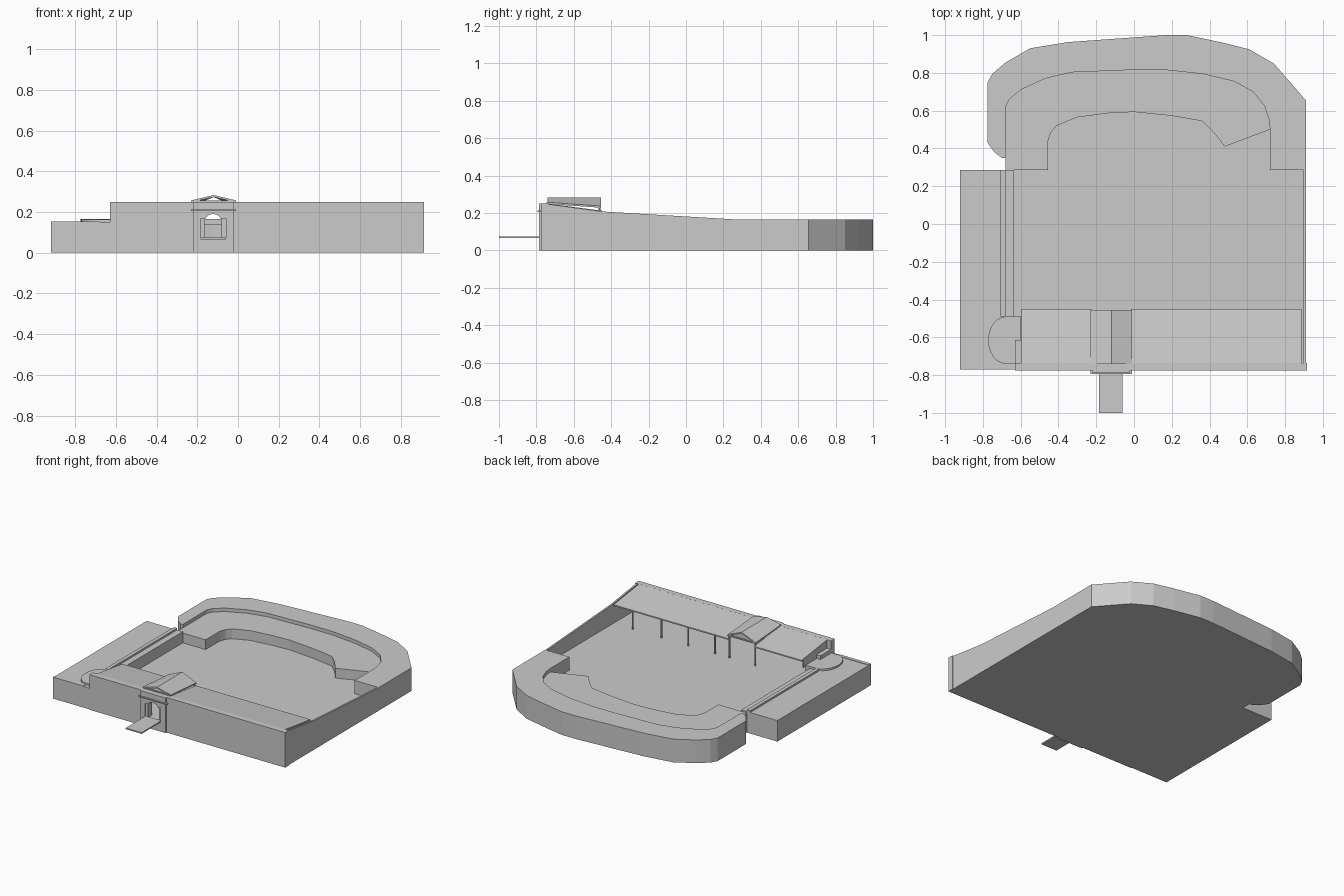
import bpy, bmesh, math
from mathutils import Vector

if "Cube" in bpy.data.objects:
    bpy.data.objects.remove(bpy.data.objects["Cube"])


def prism(name, pts, axis, a, b):
    """Extrude a closed 2D outline along an axis from a to b."""
    place = {'x': lambda p, t: (t, p[0], p[1]),
             'y': lambda p, t: (p[0], t, p[1]),
             'z': lambda p, t: (p[0], p[1], t)}[axis]
    bm = bmesh.new()
    face = bm.faces.new([bm.verts.new(place(p, a)) for p in pts])
    ext = bmesh.ops.extrude_face_region(bm, geom=[face])
    move = Vector(place((0, 0), b - a))
    bmesh.ops.translate(bm, vec=move,
                        verts=[v for v in ext['geom'] if isinstance(v, bmesh.types.BMVert)])
    bmesh.ops.recalc_face_normals(bm, faces=bm.faces)
    me = bpy.data.meshes.new(name)
    bm.to_mesh(me)
    bm.free()
    ob = bpy.data.objects.new(name, me)
    bpy.context.collection.objects.link(ob)
    return ob


def box(name, x0, x1, y0, y1, z0, z1):
    return prism(name, [(x0, y0), (x1, y0), (x1, y1), (x0, y1)], 'z', z0, z1)


def cut(ob, cutter):
    cutter.hide_render = True
    cutter.hide_viewport = True
    cutter.display_type = 'WIRE'
    m = ob.modifiers.new("cut", 'BOOLEAN')
    m.operation = 'DIFFERENCE'
    m.solver = 'EXACT'
    m.object = cutter


FLOOR, TIER, RING, TERRACE = 0.07, 0.14, 0.165, 0.15

# Plan outlines of the rounded bastion, left to right
outer = [(-0.68, 0.35), (-0.70, 0.35), (-0.74, 0.38), (-0.775, 0.43), (-0.775, 0.75),
         (-0.75, 0.795), (-0.68, 0.855), (-0.55, 0.93), (-0.35, 0.963), (0.17, 1.0),
         (0.28, 1.0), (0.47, 0.96), (0.61, 0.925), (0.74, 0.85), (0.91, 0.655), (0.91, 0.285)]
middle = [(-0.68, 0.62), (-0.66, 0.66), (-0.60, 0.71), (-0.47, 0.77),
          (-0.33, 0.803), (0, 0.816), (0.17, 0.815), (0.36, 0.795), (0.53, 0.755),
          (0.63, 0.70), (0.69, 0.625), (0.715, 0.55), (0.72, 0.5)]
inner = [(-0.455, 0.285), (-0.455, 0.44), (-0.44, 0.485), (-0.41, 0.52), (-0.30, 0.565),
         (-0.13, 0.587), (0, 0.593), (0.20, 0.573), (0.36, 0.545), (0.42, 0.487), (0.48, 0.41)]

# Bastion rampart, firing tier and courtyard floor
prism("bastion_rampart", outer + [(0.72, 0.285)] + middle[::-1], 'z', 0, RING)
prism("bastion_tier", [(-0.68, 0.285)] + middle + inner[::-1], 'z', 0, TIER)
prism("courtyard_floor", [(0.905, -0.77), (-0.635, -0.77), (-0.635, 0.285)] + inner
      + [(0.72, 0.5), (0.72, 0.285), (0.905, 0.285)], 'z', 0, FLOOR)

# Left terrace with parapet, edge lip and half-round platform
prism("left_terrace", [(-0.92, -0.77), (-0.597, -0.77), (-0.597, -0.49), (-0.635, -0.49),
                       (-0.635, 0.285), (-0.92, 0.285)], 'z', 0, TERRACE)
box("terrace_parapet", -0.706, -0.68, -0.49, 0.285, TERRACE, 0.163)
box("terrace_lip", -0.92, -0.68, -0.77, -0.745, TERRACE, 0.153)
arc = [(-0.68 - 0.092 * math.sin(math.pi * i / 12), -0.615 + 0.125 * math.cos(math.pi * i / 12))
       for i in range(13)]
prism("half_round_platform", arc + [(-0.60, -0.74), (-0.60, -0.49)], 'z', TERRACE, 0.163)

# Right wall with falling top
prism("right_wall", [(-0.77, 0), (0.285, 0), (0.285, RING), (0.27, RING), (-0.45, 0.208),
                     (-0.735, 0.247), (-0.77, 0.25)], 'x', 0.898, 0.91)

# Front wall and gate surround, pierced by an arched passage
wall = box("front_wall", -0.63, 0.915, -0.775, -0.735, 0, 0.25)
gate = box("gate_surround", -0.22, -0.02, -0.785, -0.745, 0, 0.25)
box("gate_cornice", -0.23, -0.01, -0.793, -0.77, 0.205, 0.213)
arch = [(-0.165, FLOOR)] + [(-0.1225 - 0.0425 * math.cos(math.pi * i / 10),
                             0.15 + 0.04 * math.sin(math.pi * i / 10)) for i in range(11)] \
    + [(-0.08, FLOOR)]
passage = prism("passage_cutter", arch, 'y', -0.85, -0.70)
recess = box("recess_cutter", -0.185, -0.06, -0.85, -0.777, FLOOR, 0.168)
cut(wall, passage)
cut(gate, passage)
cut(gate, recess)
box("drawbridge", -0.185, -0.06, -1.0, -0.777, 0.066, 0.075)

# Lean-to roofs either side of the gate
for side, x0, x1 in (("left", -0.597, -0.225), ("right", -0.015, 0.887)):
    prism(side + "_shed_roof", [(-0.737, 0.25), (-0.45, 0.212), (-0.45, 0.203), (-0.737, 0.241)],
          'x', x0, x1)
prism("shed_end_wall", [(-0.737, TERRACE), (-0.47, TERRACE), (-0.47, 0.21), (-0.737, 0.245)],
      'x', -0.597, -0.59)
box("wall_end_block", -0.63, -0.597, -0.735, -0.615, TERRACE, 0.19)

# Gate roof: level ridge, eaves falling toward the courtyard
bm = bmesh.new()
rows = []
for y, eave in ((-0.74, 0.257), (-0.455, 0.237)):
    rows.append([bm.verts.new((x, y, z)) for x, z in
                 ((-0.23, eave), (-0.12, 0.283), (-0.01, eave),
                  (-0.01, eave - 0.009), (-0.12, 0.273), (-0.23, eave - 0.009))])
for i in range(6):
    j = (i + 1) % 6
    bm.faces.new((rows[0][i], rows[0][j], rows[1][j], rows[1][i]))
for r in rows:
    bm.faces.new((r[0], r[1], r[4], r[5]))
    bm.faces.new((r[1], r[2], r[3], r[4]))
bmesh.ops.recalc_face_normals(bm, faces=bm.faces)
me = bpy.data.meshes.new("gate_roof")
bm.to_mesh(me)
bm.free()
bpy.context.collection.objects.link(bpy.data.objects.new("gate_roof", me))
box("gate_roof_beam", -0.225, -0.015, -0.47, -0.46, 0.224, 0.232)
box("gate_gable_base", -0.228, -0.012, -0.745, -0.735, 0.245, 0.257)

# Slim posts along the courtyard side
for x, top in ((0.744, 0.206), (0.517, 0.206), (0.306, 0.206), (0.095, 0.206),
               (-0.018, 0.233), (-0.222, 0.233)):
    post = [(x + 0.006 * math.cos(math.tau * k / 8), -0.463 + 0.006 * math.sin(math.tau * k / 8))
            for k in range(8)]
    prism("roof_post", post, 'z', FLOOR, top)
